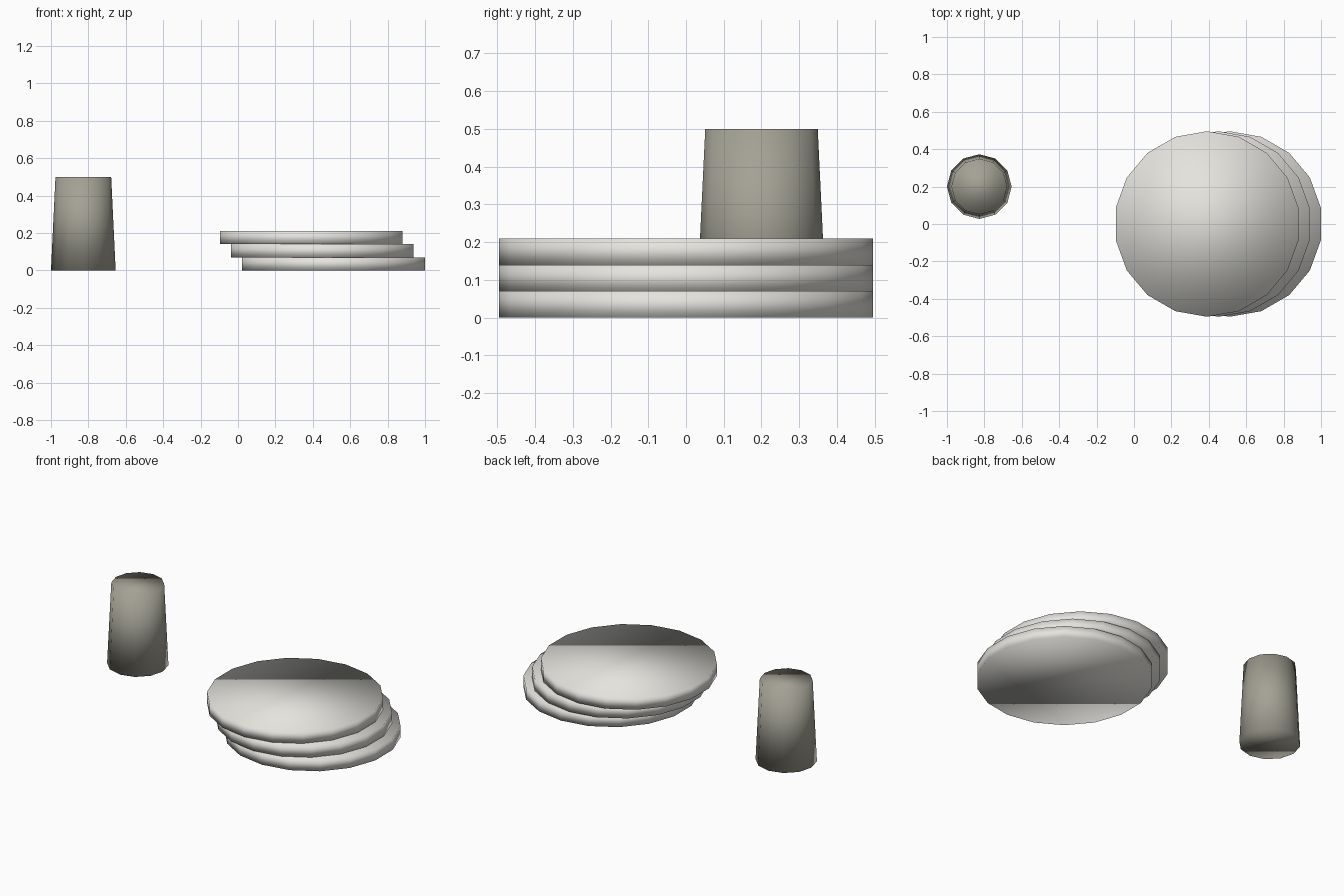
import bpy

if "Cube" in bpy.data.objects:
    bpy.data.objects.remove(bpy.data.objects["Cube"])


def material(name, rgb):
    m = bpy.data.materials.new(name)
    m.diffuse_color = (*rgb, 1)
    m.use_nodes = True
    m.node_tree.nodes["Principled BSDF"].inputs["Base Color"].default_value = m.diffuse_color
    return m


def frustum(name, sides, r_bottom, r_top, x, y, z, height, mat):
    bpy.ops.mesh.primitive_cone_add(vertices=sides, radius1=r_bottom, radius2=r_top,
                                    depth=height, location=(x, y, z + height / 2))
    ob = bpy.context.object
    ob.name = name
    ob.data.materials.append(mat)
    # original is smooth all round, rims included
    bpy.ops.object.shade_smooth()
    return ob


ceramic = material("ceramic", (0.78, 0.77, 0.73))
clay = material("clay", (0.37, 0.36, 0.30))

# Stack of three plates, each shifted a little to the left
for i in range(3):
    frustum(f"plate_{i + 1}", 18, 0.496, 0.496, 0.511 - 0.06 * i, 0, 0.07 * i, 0.07, ceramic)

# Tapered cup
frustum("cup", 12, 0.173, 0.149, -0.827, 0.2, 0, 0.5, clay)
